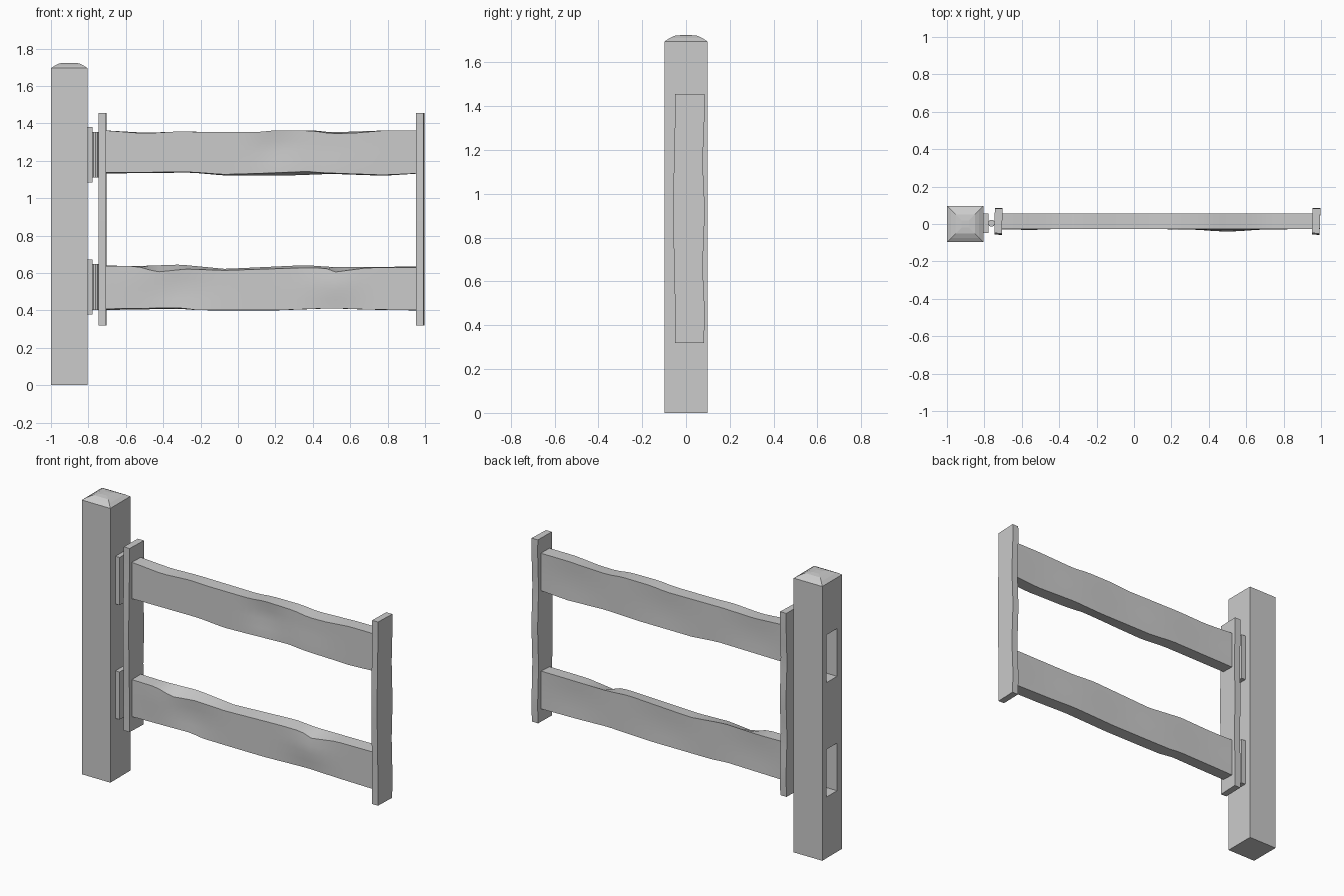
import bpy, bmesh, math
from mathutils import Vector

if "Cube" in bpy.data.objects:
    bpy.data.objects.remove(bpy.data.objects["Cube"])


def finish(name, bm, smooth=False):
    bmesh.ops.recalc_face_normals(bm, faces=bm.faces)
    me = bpy.data.meshes.new(name)
    bm.to_mesh(me)
    bm.free()
    ob = bpy.data.objects.new(name, me)
    bpy.context.collection.objects.link(ob)
    if smooth:
        bpy.context.view_layer.objects.active = ob
        ob.select_set(True)
        bpy.ops.object.shade_smooth_by_angle(angle=math.radians(35))
        ob.select_set(False)
    return ob


def loft(name, rings, smooth=False):
    bm = bmesh.new()
    vs = [[bm.verts.new(p) for p in r] for r in rings]
    n = len(vs[0])
    for a, b in zip(vs, vs[1:]):
        for i in range(n):
            j = (i + 1) % n
            bm.faces.new((a[i], a[j], b[j], b[i]))
    bm.faces.new(vs[0])
    bm.faces.new(vs[-1])
    return finish(name, bm, smooth)


def box(name, x0, x1, y0, y1, z0, z1):
    return loft(name, [[(x0, y0, z), (x1, y0, z), (x1, y1, z), (x0, y1, z)] for z in (z0, z1)])


def lerp(points, x):
    for (a, p), (b, q) in zip(points, points[1:]):
        if x <= b:
            return p + (q - p) * max(0, x - a) / (b - a)
    return points[-1][1]


# Hewn rail: wavy edges, with a shallow bump or dent on the front face
def rail(name, top_f, top_b, bot_f, bot_b, bumps):
    rings = []
    for k in range(35):
        x = -0.72 + 1.69 * k / 34
        tf, tb, bf, bb = (lerp(c, x) for c in (top_f, top_b, bot_f, bot_b))
        front, back = [], []
        for i in range(5):
            t = i / 4
            z = bf + (tf - bf) * t
            y = -0.028
            for cx, ct, wx, wt, d in bumps:
                y += d * math.exp(-((x - cx) / wx) ** 2 - ((t - ct) / wt) ** 2)
            front.append((x, y, z))
            back.append((x, 0.055 - 0.004 * math.sin(5 * x + 1) ** 2 * math.sin(math.pi * t),
                         bb + (tb - bb) * t))
        rings.append(front + back[::-1])
    loft(name, rings, True)


rail("upper_rail",
     [(-.72, 1.363), (-.5, 1.346), (-.3, 1.358), (-.2, 1.353), (.1, 1.353), (.2, 1.363),
      (.4, 1.36), (.5, 1.345), (.62, 1.348), (.78, 1.362), (.97, 1.362)],
     [(-.72, 1.363), (-.5, 1.35), (-.3, 1.356), (.1, 1.352), (.2, 1.362), (.4, 1.363),
      (.5, 1.352), (.78, 1.362), (.97, 1.362)],
     [(-.72, 1.137), (-.25, 1.14), (-.08, 1.127), (.1, 1.132), (.37, 1.143), (.45, 1.136),
      (.78, 1.124), (.97, 1.133)],
     [(-.72, 1.132), (-.25, 1.137), (-.08, 1.122), (.3, 1.122), (.5, 1.13), (.78, 1.12), (.97, 1.132)],
     [(.2, .6, .11, .3, .012), (.5, .1, .15, .3, -.006)])
rail("lower_rail",
     [(-.72, .637), (-.54, .636), (-.435, .605), (-.28, .621), (-.07, .614), (.33, .627),
      (.46, .628), (.52, .605), (.69, .628), (.97, .63)],
     [(-.72, .64), (-.54, .637), (-.31, .645), (-.07, .622), (.36, .642), (.5, .632), (.97, .634)],
     [(-.72, .408), (-.31, .414), (-.22, .402), (.2, .401), (.5, .412), (.7, .405), (.97, .401)],
     [(-.72, .402), (-.31, .409), (-.22, .401), (.2, .4), (.5, .411), (.7, .404), (.97, .4)],
     [(.5, .6, .14, .4, -.013), (-.3, .5, .15, .4, .009), (-.55, .7, .1, .4, -.004)])

# Upright end boards, slightly twisted and worn
for side, cx in (("left", -0.725), ("right", 0.974)):
    rings = []
    for k in range(13):
        t = k / 12
        z = 0.32 + 1.135 * t
        y0 = -0.053 + 0.004 * math.sin(7 * t + 1)
        y1 = 0.081 + 0.004 * math.sin(15 * t)
        s = 0.002
        rings.append([(cx - .020 - s, y0, z), (cx + .020 - s, y0 - .001, z),
                      (cx + .021 + s, y1, z), (cx - .021 + s, y1, z)])
    loft(side + "_stile", rings, True)

# Gate post with a low domed top
rings = []
for h, z in ((.0975, 0), (.0975, 1.695), (.075, 1.710), (.052, 1.721), (.02, 1.724)):
    rings.append([(-.9025 + sx * h, sy * h, z) for sx, sy in ((-1, -1), (1, -1), (1, 1), (-1, 1))])
post = loft("gate_post", rings)

# Hinge plates, knuckles and the mortises cut in the outer side of the post
for tag, z0, z1 in (("lower", .378, .672), ("upper", 1.085, 1.38)):
    box(tag + "_hinge_plate", -.81, -.777, -.047, .055, z0, z1)
    bm = bmesh.new()
    bmesh.ops.create_cone(bm, cap_ends=True, segments=10, radius1=.019, radius2=.019, depth=z1 - z0 - .05)
    bmesh.ops.translate(bm, verts=bm.verts, vec=Vector((-.762, .004, (z0 + z1) / 2)))
    finish(tag + "_hinge_knuckle", bm, True)
    cut = box(tag + "_mortise_cutter", -1.1, -.82, -.047, .055, z0, z1)
    cut.hide_render = True
    cut.hide_viewport = True
    m = post.modifiers.new("mortise", 'BOOLEAN')
    m.operation = 'DIFFERENCE'
    m.solver = 'EXACT'
    m.object = cut
